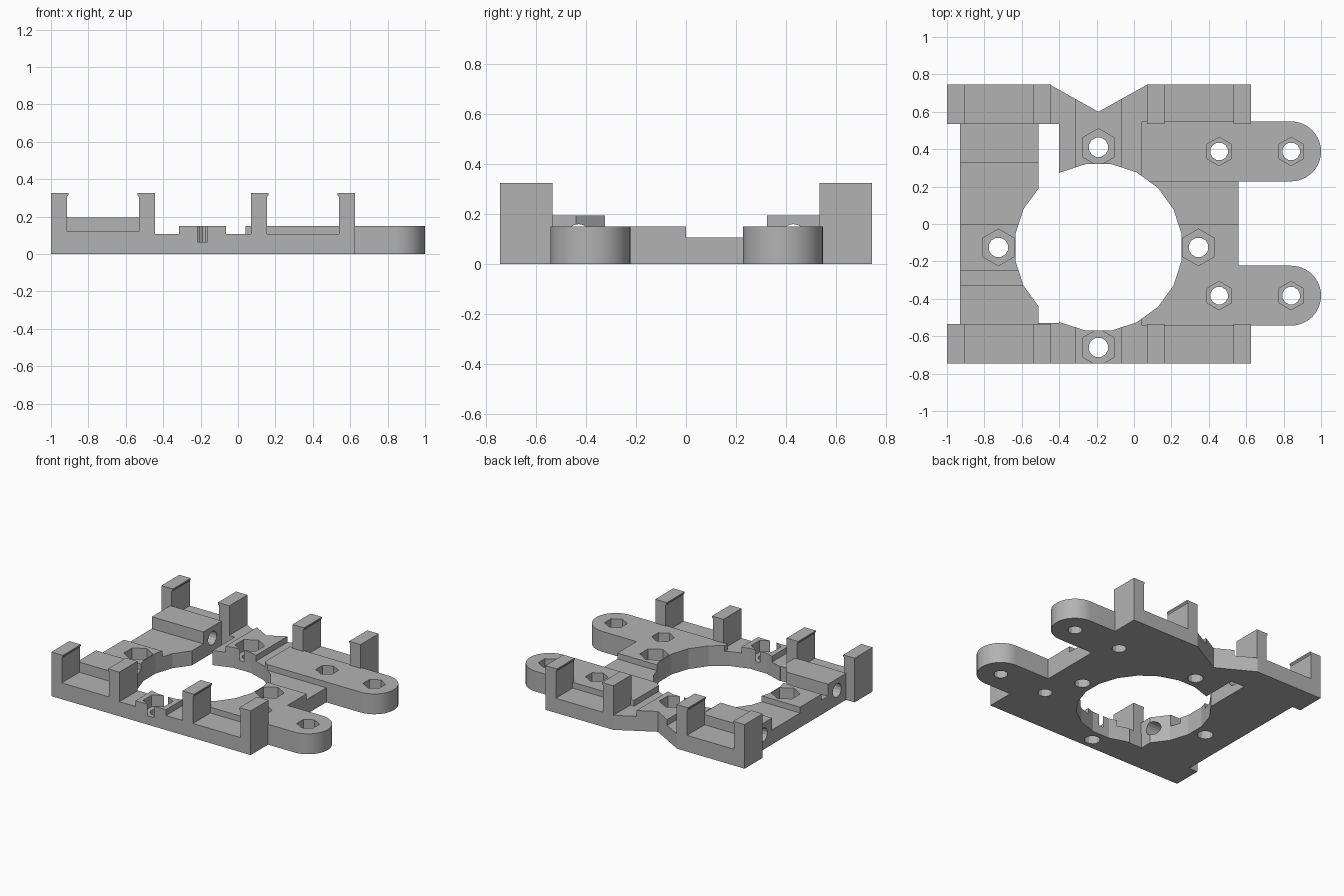
import bpy, bmesh, math
from mathutils import Matrix

cube = bpy.data.objects.get("Cube")
if cube:
    bpy.data.objects.remove(cube, do_unlink=True)

GREY = (0.45, 0.45, 0.45, 1)
mat = bpy.data.materials.new("plain grey plastic")
mat.diffuse_color = GREY
mat.use_nodes = True
mat.node_tree.nodes["Principled BSDF"].inputs["Base Color"].default_value = GREY


def prism(name, pts, lo, hi, axis="z"):
    """Extrude a closed profile along z, along y (profile in xz) or along x (profile in yz)."""
    place = {"z": lambda a, b, h: (a, b, h),
             "y": lambda a, b, h: (a, h, b),
             "x": lambda a, b, h: (h, a, b)}[axis]
    bm = bmesh.new()
    bottom = bm.faces.new([bm.verts.new(place(a, b, lo)) for a, b in pts])
    top = bmesh.ops.extrude_face_region(bm, geom=[bottom])
    shift = place(0, 0, hi - lo)
    bmesh.ops.translate(bm, vec=shift,
                        verts=[v for v in top["geom"] if isinstance(v, bmesh.types.BMVert)])
    bmesh.ops.recalc_face_normals(bm, faces=bm.faces)
    mesh = bpy.data.meshes.new(name)
    bm.to_mesh(mesh)
    bm.free()
    mesh.materials.append(mat)
    ob = bpy.data.objects.new(name, mesh)
    bpy.context.collection.objects.link(ob)
    return ob


def box(name, x0, x1, y0, y1, z0, z1):
    return prism(name, [(x0, y0), (x1, y0), (x1, y1), (x0, y1)], z0, z1)


def ring(x, y, r, n, start=0.0):
    return [(x + r * math.cos(start + math.tau * i / n),
             y + r * math.sin(start + math.tau * i / n)) for i in range(n)]


def combine(target, tool, operation):
    mod = target.modifiers.new(operation, "BOOLEAN")
    mod.operation = operation
    mod.solver = "EXACT"
    mod.object = tool
    bpy.ops.object.select_all(action="DESELECT")
    bpy.context.view_layer.objects.active = target
    target.select_set(True)
    bpy.ops.object.modifier_apply(modifier=mod.name)
    bpy.data.objects.remove(tool, do_unlink=True)


FLOOR, RAISED, BLOCK, POST = 0.107, 0.15, 0.195, 0.325
CX, CY, REACH = -0.19, -0.125, 0.535   # bore centre and bolt distance
BOSS = 0.125                           # half width of the bolt bosses
EDGE, RAIL = 0.745, 0.535              # outer and inner y of the clip rails

# Base plate with wider rails and a V notch at the back
outline = [(-1, -EDGE), (0.625, -EDGE), (0.625, -RAIL), (0.56, -RAIL),
           (0.56, RAIL), (0.625, RAIL), (0.625, EDGE), (0.07, EDGE),
           (CX, 0.6), (-0.45, EDGE), (-1, EDGE), (-1, RAIL),
           (-0.93, RAIL), (-0.93, -RAIL), (-1, -RAIL)]
plate = prism("carriage_plate", outline, 0, FLOOR)

# Raised bosses along both axes of the bore
combine(plate, box("side_bosses", -0.93, 0.56, CY - BOSS, CY + BOSS, 0.03, RAISED), "UNION")
ends = [(CX - BOSS, -EDGE), (CX + BOSS, -EDGE), (CX + BOSS, 0.6 + BOSS * 0.558),
        (CX, 0.6), (CX - BOSS, 0.6 + BOSS * 0.558)]
combine(plate, prism("end_bosses", ends, 0.03, RAISED), "UNION")

# Rounded mounting tabs, rod blocks and left rail floors
for side, y in ((1, 0.388), (-1, -0.383)):
    arc = [(0.84 + 0.16 * math.sin(math.pi * i / 24),
            y - 0.16 * math.cos(math.pi * i / 24)) for i in range(25)]
    tab = [(0.04, y - 0.16)] + arc + [(0.04, y + 0.16)]
    combine(plate, prism("mounting_tab", tab, 0, RAISED), "UNION")
    y0, y1 = sorted((side * 0.325, side * 0.54))
    combine(plate, box("rod_block", -0.93, -0.51, y0, y1, 0.03, BLOCK), "UNION")
    y0, y1 = sorted((side * RAIL, side * EDGE))
    combine(plate, box("rail_floor", -1, -0.45, y0, y1, 0.03, 0.12), "UNION")

# Central bore and the clearance slot beside it
combine(plate, prism("bore", ring(CX, CY, 0.45, 20, math.pi / 20), -0.1, 0.4), "DIFFERENCE")
combine(plate, box("slot", -0.51, -0.40, -0.53, 0.535, -0.1, 0.4), "DIFFERENCE")

# Bolt holes with hexagonal nut pockets
bolts = [(CX, CY + REACH, 0.1, 0.053), (CX, CY - REACH, 0.1, 0.053),
         (CX - REACH, CY, 0.098, 0.053), (CX + REACH, CY, 0.098, 0.053)]
bolts += [(x, y, 0.076, 0.048) for x in (0.455, 0.84) for y in (0.388, -0.383)]
for x, y, pocket, hole in bolts:
    combine(plate, prism("nut_pocket", ring(x, y, pocket, 6, math.pi / 6), 0.065, 0.4), "DIFFERENCE")
    combine(plate, prism("bolt_hole", ring(x, y, hole, 12, math.pi / 12), -0.1, 0.3), "DIFFERENCE")

# Rod holes through the blocks
for y in (-0.43, 0.43):
    combine(plate, prism("rod_hole", ring(y, 0.11, 0.05, 16), -1.1, -0.45, "x"), "DIFFERENCE")

# Clip posts with a small hook facing into each pocket
for end, y0, y1 in (("front", -EDGE, -RAIL), ("back", RAIL, EDGE)):
    for i, (x, d) in enumerate(((-1, 1), (-0.445, -1), (0.07, 1), (0.625, -1))):
        profile = [(0, 0.1), (0.085, 0.1), (0.085, 0.305), (0.093, 0.315),
                   (0.093, POST), (0, POST)]
        prism(f"{end}_clip_post_{i + 1}", [(x + d * a, z) for a, z in profile], y0, y1, "y")

# Smooth the rounded tab ends, keep every other edge crisp
bpy.ops.object.select_all(action="DESELECT")
bpy.context.view_layer.objects.active = plate
plate.select_set(True)
bpy.ops.object.shade_smooth_by_angle(angle=math.radians(15))
